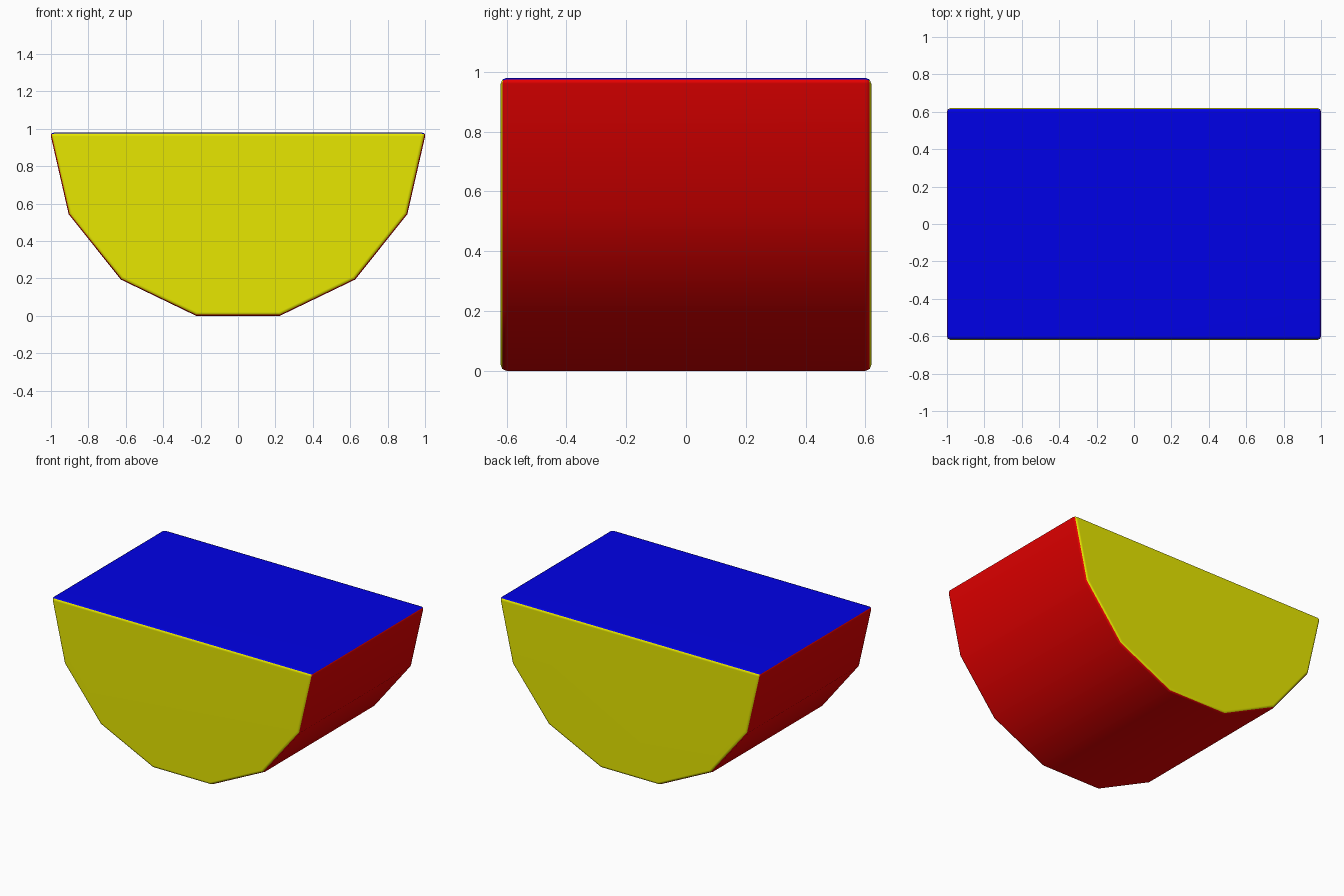
import bpy, bmesh, math

if "Cube" in bpy.data.objects:
    bpy.data.objects.remove(bpy.data.objects["Cube"])

R, HALF_Y, STEPS = 1.005, 0.62, 7
TOP = R * math.sin(math.pi * 3 / STEPS)


def material(name, rgb):
    m = bpy.data.materials.new(name)
    m.diffuse_color = (*rgb, 1)
    m.use_nodes = True
    m.node_tree.nodes["Principled BSDF"].inputs["Base Color"].default_value = m.diffuse_color
    return m


# Half of a 14-sided cylinder, lying along y with the flat cut on top
bm = bmesh.new()
profile = [bm.verts.new((R * math.cos(math.pi * i / STEPS), -HALF_Y,
                         TOP - R * math.sin(math.pi * i / STEPS)))
           for i in range(STEPS + 1)]
end = bm.faces.new(profile)
ext = bmesh.ops.extrude_face_region(bm, geom=[end], use_keep_orig=True)
moved = [v for v in ext["geom"] if isinstance(v, bmesh.types.BMVert)]
bmesh.ops.translate(bm, verts=moved, vec=(0, 2 * HALF_Y, 0))
bmesh.ops.recalc_face_normals(bm, faces=bm.faces)

# Colours: red curved wall, yellow ends, blue top
for f in bm.faces:
    f.smooth = True
    f.material_index = 1 if abs(f.normal.y) > 0.9 else 2 if f.normal.z > 0.9 else 0

mesh = bpy.data.meshes.new("half_cylinder_block")
bm.to_mesh(mesh)
bm.free()
mesh.materials.append(material("red_wall", (0.8, 0.0, 0.0)))
mesh.materials.append(material("yellow_end", (0.8, 0.8, 0.0)))
mesh.materials.append(material("blue_top", (0.0, 0.0, 0.8)))
block = bpy.data.objects.new("half_cylinder_block", mesh)
bpy.context.collection.objects.link(block)

# Small rounded rim on the sharp edges only
bevel = block.modifiers.new("rim", "BEVEL")
bevel.width = 0.02
bevel.segments = 2
bevel.limit_method = "ANGLE"
bevel.angle_limit = math.radians(40)
bevel.use_clamp_overlap = False
normals = block.modifiers.new("flat_faces", "WEIGHTED_NORMAL")
normals.keep_sharp = True
